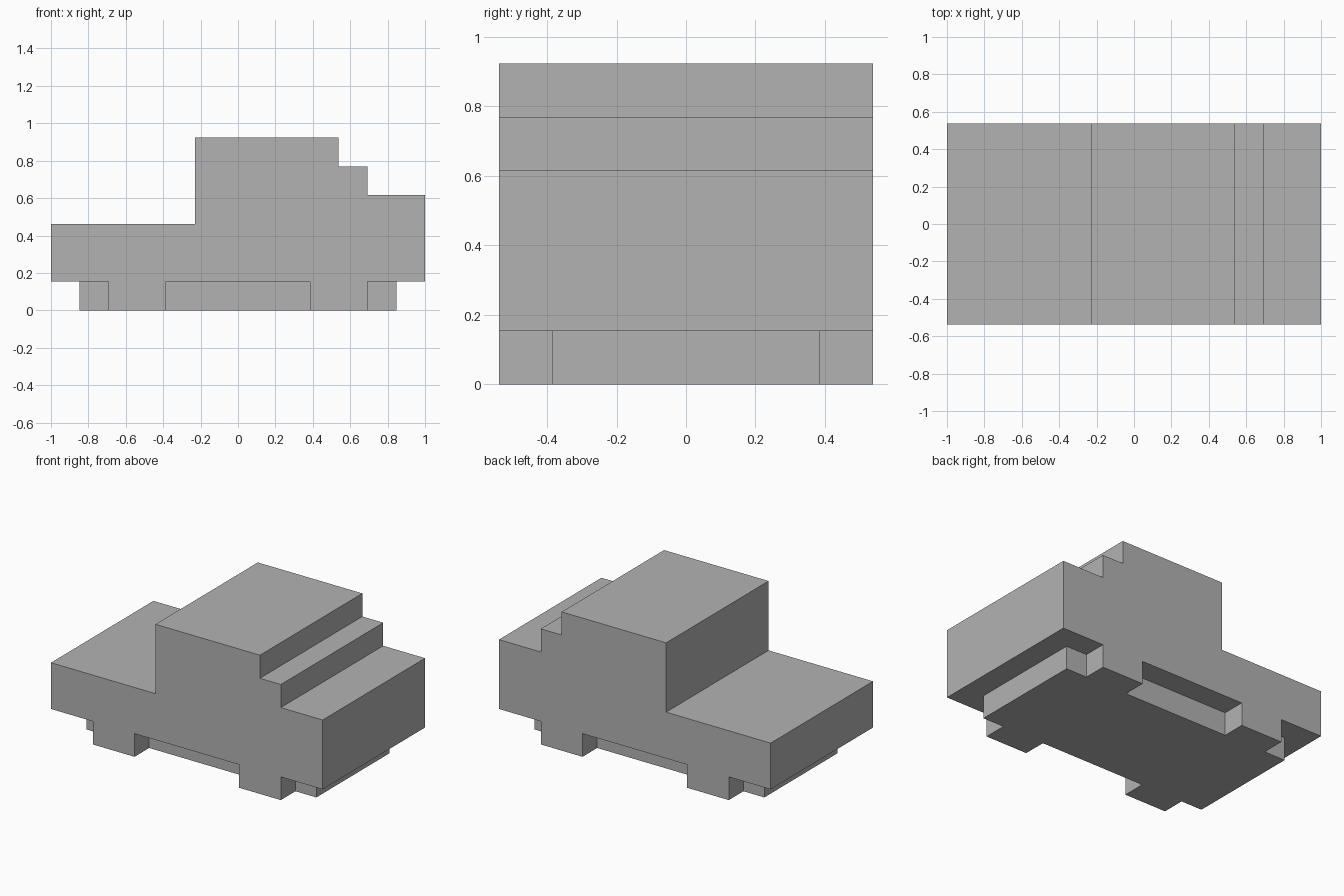
import bpy
import bmesh
from mathutils import Vector

if "Cube" in bpy.data.objects:
    bpy.data.objects.remove(bpy.data.objects["Cube"])

U = 2 / 26  # one block unit; the vehicle is 26 units long

grey = bpy.data.materials.new("plain_grey")
grey.use_nodes = True
colour = (0.45, 0.45, 0.45, 1)
grey.diffuse_color = colour
grey.node_tree.nodes["Principled BSDF"].inputs["Base Color"].default_value = colour


def extrude_profile(name, points, half_width):
    """Extrude a side outline (x, z) across y, in block units."""
    bm = bmesh.new()
    face = bm.faces.new([bm.verts.new((x * U, -half_width * U, z * U)) for x, z in points])
    result = bmesh.ops.extrude_face_region(bm, geom=[face])
    moved = [v for v in result["geom"] if isinstance(v, bmesh.types.BMVert)]
    bmesh.ops.translate(bm, verts=moved, vec=Vector((0, 2 * half_width * U, 0)))
    bmesh.ops.recalc_face_normals(bm, faces=bm.faces)
    mesh = bpy.data.meshes.new(name)
    bm.to_mesh(mesh)
    bm.free()
    mesh.materials.append(grey)
    obj = bpy.data.objects.new(name, mesh)
    bpy.context.scene.collection.objects.link(obj)
    return obj


# Body outline: block wheels below, then stepped deck, cab and low end
wheels = [(-13, 2), (-9, 2), (-9, 0), (-5, 0), (-5, 2),
          (5, 2), (5, 0), (9, 0), (9, 2), (13, 2)]
upper = [(13, 8), (9, 8), (9, 10), (7, 10), (7, 12), (-3, 12), (-3, 6), (-13, 6)]
body = extrude_profile("vehicle_body", wheels + upper, 7)

# Narrower chassis block between the wheels, reaching up into the body
chassis = extrude_profile("chassis_block", [(-11, 0), (11, 0), (11, 3), (-11, 3)], 5)
chassis.hide_render = True

# Merge both into one clean shell
union = body.modifiers.new("join_chassis", "BOOLEAN")
union.operation = "UNION"
union.solver = "EXACT"
union.object = chassis
bpy.context.view_layer.update()
merged = bpy.data.meshes.new_from_object(body.evaluated_get(bpy.context.evaluated_depsgraph_get()))
body.modifiers.clear()
body.data = merged
bpy.data.objects.remove(chassis)
